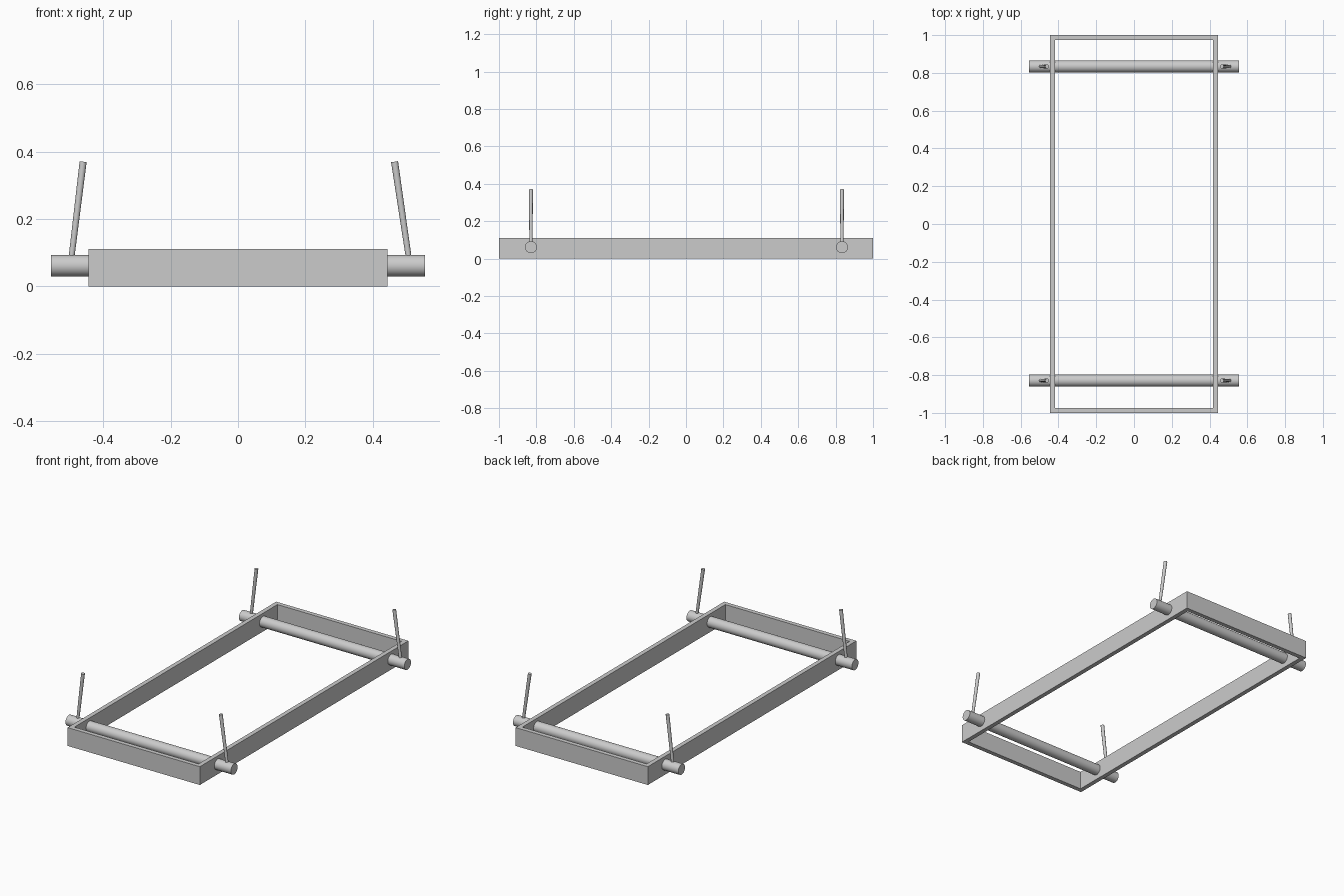
import bpy
import bmesh
from mathutils import Vector

if "Cube" in bpy.data.objects:
    bpy.data.objects.remove(bpy.data.objects["Cube"])


def finish(name, bm, smooth=False):
    bmesh.ops.recalc_face_normals(bm, faces=bm.faces[:])
    mesh = bpy.data.meshes.new(name)
    bm.to_mesh(mesh)
    bm.free()
    obj = bpy.data.objects.new(name, mesh)
    bpy.context.collection.objects.link(obj)
    if smooth:
        bpy.ops.object.select_all(action='DESELECT')
        obj.select_set(True)
        bpy.context.view_layer.objects.active = obj
        bpy.ops.object.shade_smooth_by_angle()
    return obj


def rod(name, start, end, r1, r2, sides):
    """Capped round bar between two points."""
    start, end = Vector(start), Vector(end)
    axis = end - start
    bm = bmesh.new()
    bmesh.ops.create_cone(bm, cap_ends=True, segments=sides,
                          radius1=r1, radius2=r2, depth=axis.length)
    rot = Vector((0, 0, 1)).rotation_difference(axis).to_matrix()
    for v in bm.verts:
        v.co = rot @ v.co + (start + end) / 2
    return finish(name, bm, smooth=True)


# Open rectangular frame: mitred ring with a square section
HX, HY, HEIGHT, WALL = 0.444, 1.0, 0.111, 0.027
bm = bmesh.new()
rings = []
for inset, z in ((0, 0), (0, HEIGHT), (WALL, HEIGHT), (WALL, 0)):
    x, y = HX - inset, HY - inset
    rings.append([bm.verts.new((sx * x, sy * y, z))
                  for sx, sy in ((-1, -1), (1, -1), (1, 1), (-1, 1))])
for i in range(4):
    a, b = rings[i], rings[(i + 1) % 4]
    for j in range(4):
        k = (j + 1) % 4
        bm.faces.new((a[j], a[k], b[k], b[j]))
finish("frame", bm)

# Cross bars through the frame, each with two inward-leaning pegs
BAR_Z, BAR_R = 0.061, 0.032
for end, y in (("front", -0.829), ("back", 0.834)):
    rod(end + "_cross_bar", (-0.555, y, BAR_Z), (0.555, y, BAR_Z),
        BAR_R, BAR_R, 48)
    rod(end + "_left_peg", (-0.497, y, 0.065), (-0.460, y, 0.37),
        0.0085, 0.0105, 16)
    rod(end + "_right_peg", (0.510, y, 0.065), (0.465, y, 0.37),
        0.0085, 0.0105, 16)
